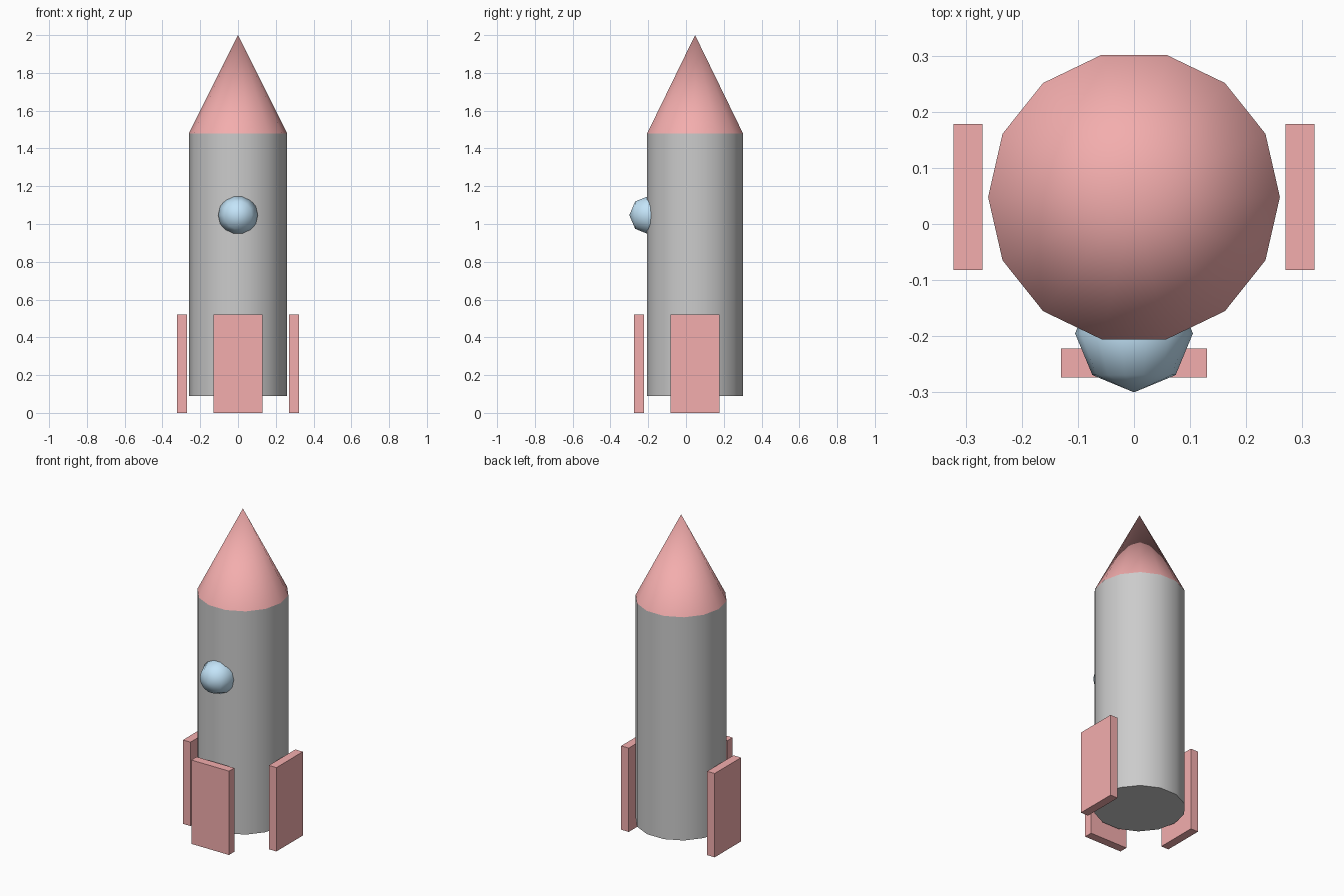
import bpy, bmesh
from math import cos, sin, pi, radians

if "Cube" in bpy.data.objects:
    bpy.data.objects.remove(bpy.data.objects["Cube"])

SIDES = 14
AXIS_Y = 0.048   # hull axis sits slightly behind the origin


def material(name, rgb):
    m = bpy.data.materials.new(name)
    m.diffuse_color = (*rgb, 1)
    m.use_nodes = True
    m.node_tree.nodes["Principled BSDF"].inputs["Base Color"].default_value = m.diffuse_color
    return m


RED = material("red", (0.90, 0.42, 0.42))
BLUE = material("blue", (0.55, 0.78, 0.95))


def finish(bm, name, loc, mat=None, smooth_angle=None):
    bmesh.ops.recalc_face_normals(bm, faces=bm.faces)
    mesh = bpy.data.meshes.new(name)
    bm.to_mesh(mesh)
    bm.free()
    ob = bpy.data.objects.new(name, mesh)
    ob.location = loc
    bpy.context.collection.objects.link(ob)
    if mat:
        mesh.materials.append(mat)
    if smooth_angle:
        bpy.ops.object.select_all(action='DESELECT')
        ob.select_set(True)
        bpy.context.view_layer.objects.active = ob
        bpy.ops.object.shade_smooth_by_angle(angle=radians(smooth_angle))
    return ob


def lathe(name, profile, loc, mat=None, smooth_angle=30):
    """Revolve (radius, height) points around z; radius 0 makes a pole, open ends are capped."""
    bm = bmesh.new()
    rings = []
    for r, h in profile:
        n = SIDES if r > 1e-6 else 1
        rings.append([bm.verts.new((r * cos(2 * pi * i / SIDES), r * sin(2 * pi * i / SIDES), h))
                      for i in range(n)])
    for a, b in zip(rings, rings[1:]):
        for i in range(SIDES):
            j = (i + 1) % SIDES
            quad = [a[i % len(a)], a[j % len(a)], b[j % len(b)], b[i % len(b)]]
            bm.faces.new(list(dict.fromkeys(quad)))
    for ring in (rings[0], rings[-1]):
        if len(ring) > 1:
            bm.faces.new(ring)
    return finish(bm, name, loc, mat, smooth_angle)


def box(name, size, loc, mat):
    bm = bmesh.new()
    bmesh.ops.create_cube(bm, size=1)
    bmesh.ops.scale(bm, vec=size, verts=bm.verts)
    return finish(bm, name, loc, mat)


# Hull and nose cone
lathe("hull", [(0.26, 0.09), (0.26, 1.48)], (0, AXIS_Y, 0))
lathe("nose_cone", [(0.26, 1.48), (0, 2.0)], (0, AXIS_Y, 0), RED)

# Round window: coarse ball with its pole facing the front
R = 0.105
ball = [(R * sin(k * pi / 4), -R * cos(k * pi / 4)) for k in range(5)]
window = lathe("window", ball, (0, -0.195, 1.047), BLUE, 60)
window.rotation_euler.x = pi / 2

# Fins: one on each side and one at the front
for side, label in ((1, "right_fin"), (-1, "left_fin")):
    box(label, (0.052, 0.26, 0.522), (side * 0.296, AXIS_Y, 0.261), RED)
box("front_fin", (0.26, 0.052, 0.522), (0, AXIS_Y - 0.296, 0.261), RED)
